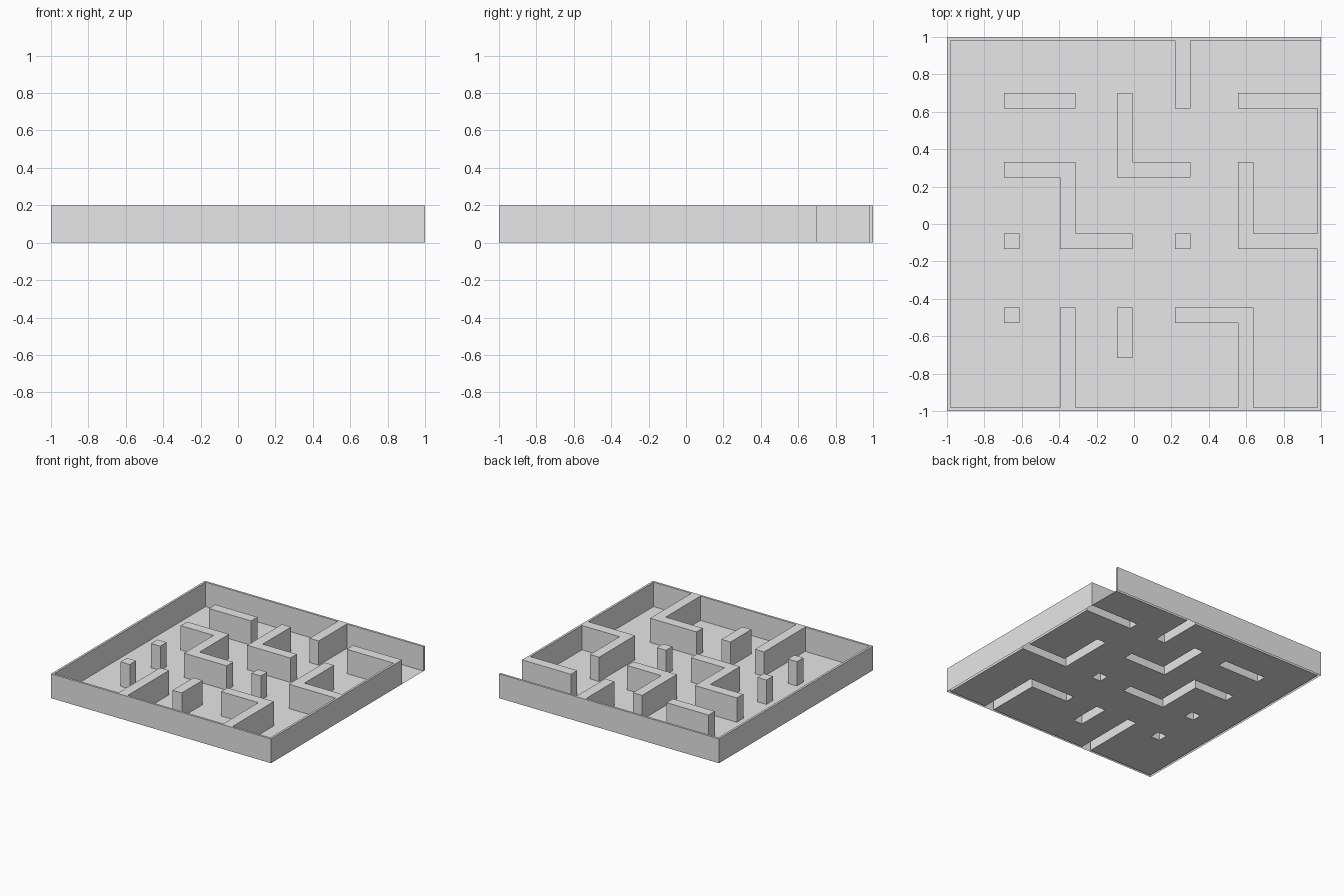
import bpy
import bmesh

cube = bpy.data.objects.get("Cube")
if cube:
    bpy.data.objects.remove(cube, do_unlink=True)

HEIGHT = 0.2
HALF = 0.0415      # half thickness of the inner walls
RIM = 0.982        # inner face of the thin outer walls

# Wall centre lines: columns run left to right, rows back to front
COLS = dict(A=-0.654, B=-0.355, C=-0.05, D=0.26, E=0.598, R=1)
ROWS = dict(t=1, a=0.659, b=0.291, c=-0.093, d=-0.489, e=-0.676, f=-1)

# Each run joins two crossings of a column and a row
RUNS = ["Aa Ba", "Dt Da", "Ea Ra", "Ab Bb", "Bb Bc", "Bc Cc", "Ca Cb", "Cb Db",
        "Eb Ec", "Ec Rc", "Ac Ac", "Dc Dc", "Ad Ad", "Bd Bf", "Cd Ce", "Dd Ed", "Ed Ef"]


def clamp(v):
    return max(-1, min(1, v))


def run_box(run):
    ends = run.split()
    xs = [COLS[p[0]] for p in ends]
    ys = [ROWS[p[1]] for p in ends]
    return (clamp(min(xs) - HALF), clamp(max(xs) + HALF),
            clamp(min(ys) - HALF), clamp(max(ys) + HALF))


boxes = [run_box(r) for r in RUNS]
# Outer walls, with the doorway left open at the back of the right side
door = ROWS["a"] + HALF
boxes += [(-1, -RIM, -1, 1), (-1, 1, RIM, 1), (-1, 1, -1, -RIM), (RIM, 1, -1, door)]

# Plan grid made from every wall edge
xs = sorted({round(v, 4) for b in boxes for v in b[:2]})
ys = sorted({round(v, 4) for b in boxes for v in b[2:]})


def is_wall(i, j):
    if not (0 <= i < len(xs) - 1 and 0 <= j < len(ys) - 1):
        return False
    x, y = (xs[i] + xs[i + 1]) / 2, (ys[j] + ys[j + 1]) / 2
    return any(b[0] < x < b[1] and b[2] < y < b[3] for b in boxes)


grey = bpy.data.materials.new("light_grey")
grey.use_nodes = True
grey.diffuse_color = (0.8, 0.8, 0.8, 1)
grey.node_tree.nodes["Principled BSDF"].inputs["Base Color"].default_value = (0.8, 0.8, 0.8, 1)


def finish(name, bm):
    bmesh.ops.remove_doubles(bm, verts=bm.verts, dist=0.0001)
    bmesh.ops.dissolve_limit(bm, angle_limit=0.01, verts=bm.verts, edges=bm.edges)
    mesh = bpy.data.meshes.new(name)
    bm.to_mesh(mesh)
    bm.free()
    mesh.materials.append(grey)
    bpy.context.collection.objects.link(bpy.data.objects.new(name, mesh))


def quad(bm, *points):
    bm.faces.new([bm.verts.new(p) for p in points])


# Floor sheet has openings under the walls; walls are hollow shells open below
floor, walls = bmesh.new(), bmesh.new()
for i in range(len(xs) - 1):
    for j in range(len(ys) - 1):
        wall = is_wall(i, j)
        z = HEIGHT if wall else 0
        ring = [(xs[i], ys[j]), (xs[i + 1], ys[j]),
                (xs[i + 1], ys[j + 1]), (xs[i], ys[j + 1])]
        quad(walls if wall else floor, *[(x, y, z) for x, y in ring])
        if not wall:
            continue
        # Upright faces wherever the neighbouring cell is open
        near = [(i, j - 1), (i + 1, j), (i, j + 1), (i - 1, j)]
        for k, cell in enumerate(near):
            if not is_wall(*cell):
                p, q = ring[k], ring[(k + 1) % 4]
                quad(walls, (*p, 0), (*q, 0), (*q, HEIGHT), (*p, HEIGHT))

finish("maze_floor", floor)
finish("maze_walls", walls)
